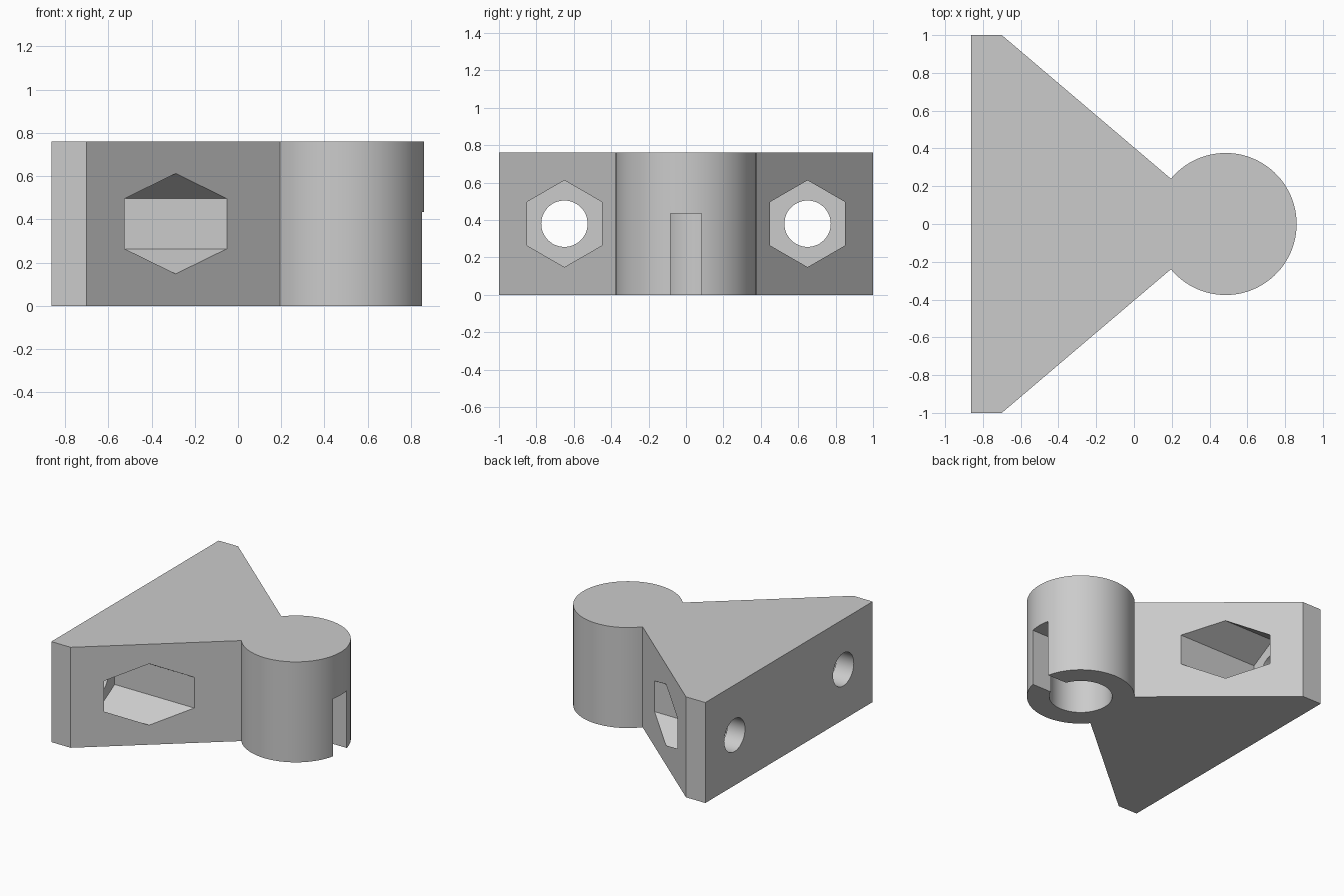
import bpy
import bmesh
from math import atan2, asin, cos, sin, pi, radians

cube = bpy.data.objects.get("Cube")
if cube:
    bpy.data.objects.remove(cube, do_unlink=True)

HEIGHT = 0.76
BACK = -0.862
HUB_X, HUB_R = 0.485, 0.376
BORE_R, SLOT_HALF, BORE_TOP = 0.22, 0.083, 0.435
BOLT_Y, BOLT_Z = 0.65, HEIGHT / 2

grey = bpy.data.materials.new("plain grey")
grey.use_nodes = True
colour = (0.6, 0.6, 0.6, 1)
grey.diffuse_color = colour
grey.node_tree.nodes["Principled BSDF"].inputs["Base Color"].default_value = colour


def arc(cx, cy, r, start, end, steps):
    """Points along an arc, both ends included."""
    angles = [start + (end - start) * i / steps for i in range(steps + 1)]
    return [(cx + r * cos(a), cy + r * sin(a)) for a in angles]


def prism(name, points, lo, hi, axis="z"):
    """Extrude a closed profile along z (profile in x, y) or x (profile in y, z)."""
    def place(p, d):
        return (p[0], p[1], d) if axis == "z" else (d, p[0], p[1])

    bm = bmesh.new()
    low = [bm.verts.new(place(p, lo)) for p in points]
    high = [bm.verts.new(place(p, hi)) for p in points]
    bm.faces.new(low)
    bm.faces.new(high)
    for i in range(len(points)):
        j = (i + 1) % len(points)
        bm.faces.new((low[i], low[j], high[j], high[i]))
    bmesh.ops.recalc_face_normals(bm, faces=bm.faces)
    mesh = bpy.data.meshes.new(name)
    bm.to_mesh(mesh)
    bm.free()
    mesh.materials.append(grey)
    obj = bpy.data.objects.new(name, mesh)
    bpy.context.collection.objects.link(obj)
    return obj


def cut(target, cutter):
    """Subtract the cutter from the target and discard it."""
    cutter.hide_render = True
    mod = target.modifiers.new("cut", "BOOLEAN")
    mod.operation = "DIFFERENCE"
    mod.solver = "EXACT"
    mod.object = cutter
    bpy.context.view_layer.objects.active = target
    bpy.ops.object.modifier_apply(modifier=mod.name)
    bpy.data.objects.remove(cutter, do_unlink=True)


# Flared body with a round hub at its narrow end
join = atan2(0.24, -0.29)
outline = arc(HUB_X, 0, HUB_R, -join, join, 72)
outline += [(-0.70, 1), (BACK, 1), (BACK, -1), (-0.70, -1)]
body = prism("corner_bracket", outline, 0, HEIGHT)

# Blind bore in the hub, open to the side through a slot
mouth = asin(SLOT_HALF / BORE_R)
keyhole = arc(HUB_X, 0, BORE_R, mouth, 2 * pi - mouth, 60)
keyhole += [(1, -SLOT_HALF), (1, SLOT_HALF)]
cut(body, prism("bore_cutter", keyhole, -0.1, BORE_TOP))

# Hexagonal nut pockets and bolt holes on both wings
for side in (-1, 1):
    hexagon = arc(side * BOLT_Y, BOLT_Z, 0.232, pi / 2, pi / 2 + 5 * pi / 3, 5)
    cut(body, prism("nut_cutter", hexagon, -0.717, 0.3, "x"))
    circle = arc(side * BOLT_Y, BOLT_Z, 0.124, 0, 2 * pi * 47 / 48, 47)
    cut(body, prism("bolt_cutter", circle, -1, -0.6, "x"))

bpy.ops.object.select_all(action="DESELECT")
body.select_set(True)
bpy.context.view_layer.objects.active = body
bpy.ops.object.shade_smooth_by_angle(angle=radians(30))
